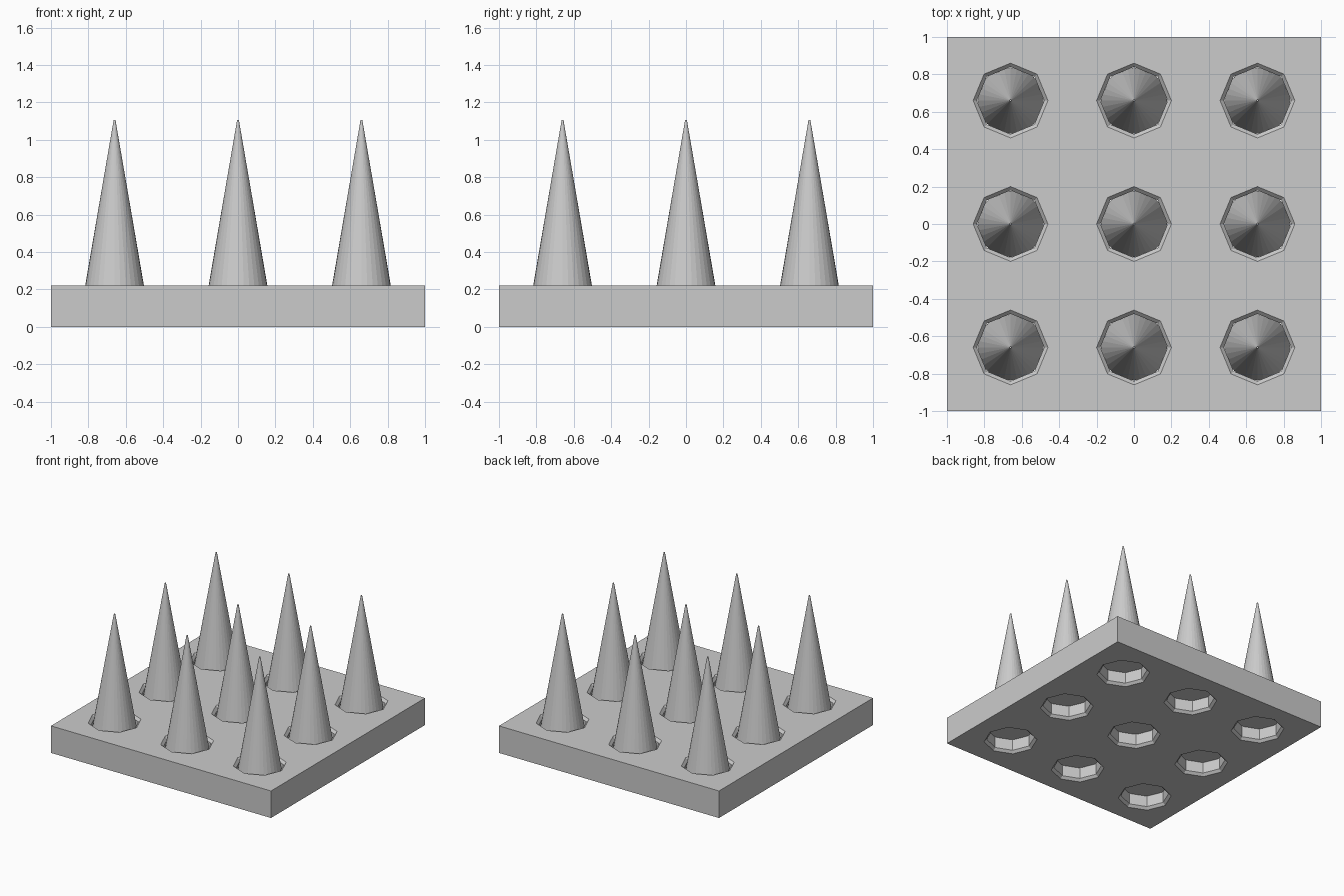
import bpy, bmesh
from math import cos, sin, pi

if "Cube" in bpy.data.objects:
    bpy.data.objects.remove(bpy.data.objects["Cube"])

TOP, BOT = 0.222, 0.005
STEP = 0.66
SPOTS = [(i * STEP, j * STEP) for i in (-1, 0, 1) for j in (-1, 0, 1)]


def finish(name, bm):
    mesh = bpy.data.meshes.new(name)
    bmesh.ops.recalc_face_normals(bm, faces=bm.faces)
    bm.to_mesh(mesh)
    bm.free()
    ob = bpy.data.objects.new(name, mesh)
    bpy.context.collection.objects.link(ob)
    return ob


def lathe(bm, profile, sides, x, y):
    """Stack of rings (radius, z), capped at both ends."""
    rings = [[bm.verts.new((x + r * cos(2 * pi * k / sides), y + r * sin(2 * pi * k / sides), z))
              for k in range(sides)] for r, z in profile]
    for a, b in zip(rings, rings[1:]):
        for k in range(sides):
            n = (k + 1) % sides
            bm.faces.new((a[k], a[n], b[n], b[k]))
    bm.faces.new(rings[0])
    bm.faces.new(rings[-1])


# square floor plate
bm = bmesh.new()
bmesh.ops.create_cube(bm, size=1)
for v in bm.verts:
    v.co = (v.co.x * 2, v.co.y * 2, TOP if v.co.z > 0 else 0.0)
plate = finish("floor_plate", bm)

# octagonal holes, chamfered at top and bottom
bm = bmesh.new()
for x, y in SPOTS:
    lathe(bm, [(0.22, -0.02), (0.18, 0.02), (0.18, TOP - 0.02), (0.22, TOP + 0.02)], 8, x, y)
cutter = finish("hole_cutter", bm)
cutter.hide_render = True
cutter.hide_set(True)
mod = plate.modifiers.new("holes", 'BOOLEAN')
mod.operation = 'DIFFERENCE'
mod.solver = 'EXACT'
mod.object = cutter

# spikes rising out of the holes
for i, (x, y) in enumerate(SPOTS):
    bm = bmesh.new()
    lathe(bm, [(0.176, 0.11), (0.005, 1.105)], 32, x, y)
    finish(f"spike_{i + 1}", bm)
